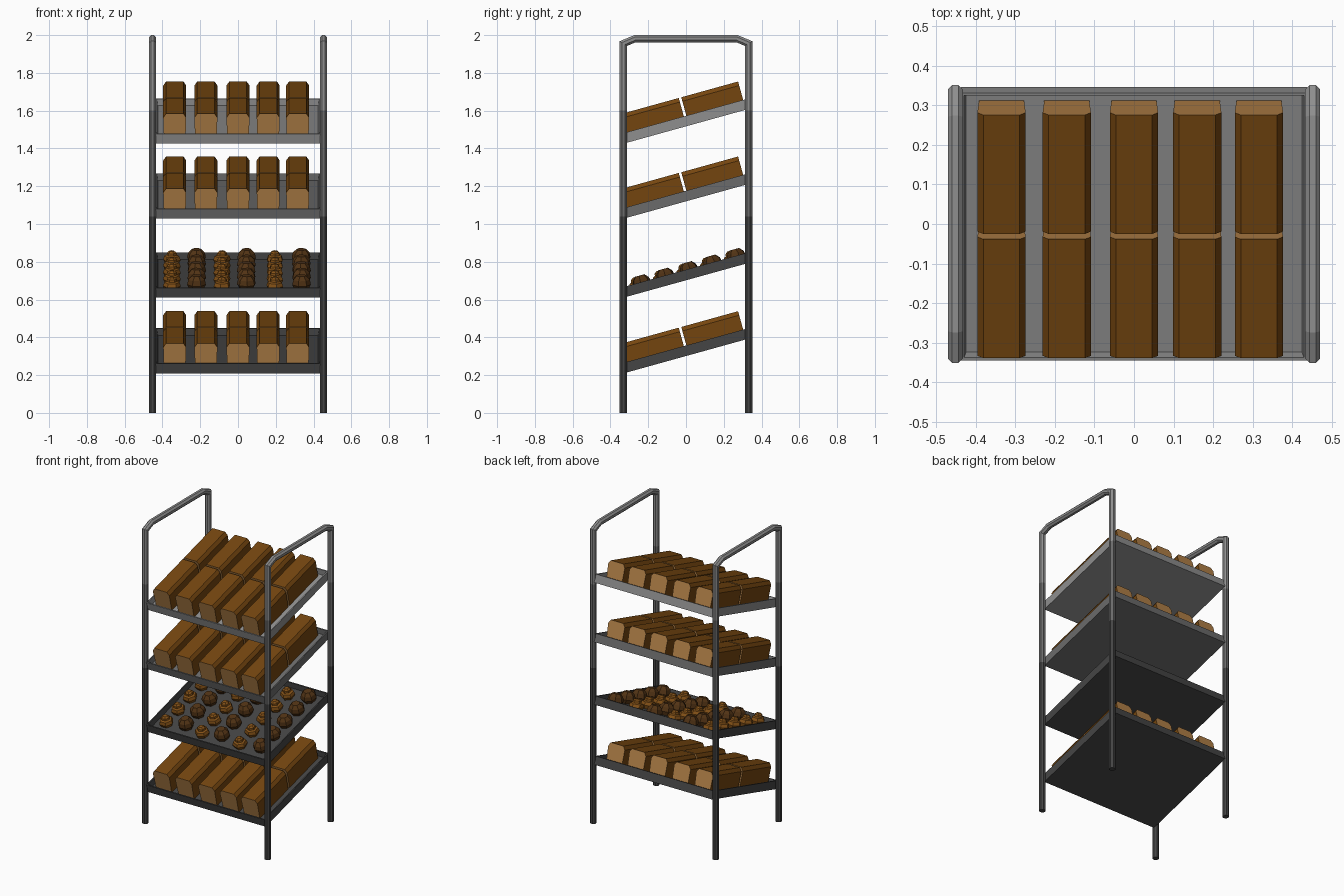
import bpy, bmesh, math
from mathutils import Matrix, Vector

cube = bpy.data.objects.get("Cube")
if cube:
    bpy.data.objects.remove(cube)


def material(name, srgb):
    lin = [((c + 0.055) / 1.055) ** 2.4 for c in srgb]
    mat = bpy.data.materials.new(name)
    mat.use_nodes = True
    mat.diffuse_color = (*lin, 1)
    mat.node_tree.nodes["Principled BSDF"].inputs["Base Color"].default_value = (*lin, 1)
    return mat


dark = material("dark grey metal", (0.27, 0.27, 0.27))
mid = material("mid grey metal", (0.42, 0.42, 0.42))
light = material("light grey metal", (0.56, 0.56, 0.56))
crust = material("brown crust", (0.46, 0.275, 0.06))
crumb = material("tan crumb", (0.70, 0.505, 0.28))
roll_light = material("golden roll", (0.52, 0.32, 0.09))
roll_dark = material("dark roll", (0.32, 0.20, 0.08))


def to_mesh(bm, name, mats):
    bmesh.ops.recalc_face_normals(bm, faces=bm.faces)
    mesh = bpy.data.meshes.new(name)
    bm.to_mesh(mesh)
    bm.free()
    for m in mats:
        mesh.materials.append(m)
    return mesh


def place(name, mesh, matrix):
    ob = bpy.data.objects.new(name, mesh)
    bpy.context.collection.objects.link(ob)
    ob.matrix_world = matrix
    return ob


def loft(bm, rings):
    """Bridge closed rings of points and cap both ends."""
    rows = [[bm.verts.new(p) for p in ring] for ring in rings]
    n = len(rows[0])
    for a, b in zip(rows, rows[1:]):
        for i in range(n):
            j = (i + 1) % n
            bm.faces.new((a[i], a[j], b[j], b[i]))
    bm.faces.new(rows[0])
    bm.faces.new(rows[-1])


# Side frame: one bent tube, coloured by height
LOW_BREAK, HIGH_BREAK = 1.04, 1.6


def frame_mesh():
    half = [(-0.332, 0), (-0.332, LOW_BREAK), (-0.332, HIGH_BREAK),
            (-0.332, 1.955), (-0.27, 1.981)]
    path = [Vector(p) for p in half + [(-y, z) for y, z in reversed(half)]]
    rings = []
    for i, p in enumerate(path):
        d1 = (p - path[i - 1]).normalized() if i else None
        d2 = (path[i + 1] - p).normalized() if i < len(path) - 1 else None
        d1, d2 = d1 or d2, d2 or d1
        t = (d1 + d2).normalized()
        normal = Vector((-t.y, t.x)) / t.dot(d1)
        ring = []
        for k in range(8):
            a = math.tau * (k + 0.5) / 8
            q = p + normal * 0.0205 * math.sin(a)
            ring.append((0.0205 * math.cos(a), q.x, q.y))
        rings.append(ring)
    bm = bmesh.new()
    loft(bm, rings)
    for f in bm.faces:
        z = f.calc_center_median().z
        f.material_index = 0 if z < LOW_BREAK else 1 if z < HIGH_BREAK else 2
    return to_mesh(bm, "side_frame", [dark, mid, light])


frame = frame_mesh()
for side, x in (("left", 0.452), ("right", -0.452)):
    place(side + "_frame", frame, Matrix.Translation((x, 0, 0)))


# Tray: shallow box with a rim, its top level with local z = 0
RIM, DEPTH = 0.054, 0.036


def tray_mesh(mat):
    bm = bmesh.new()
    bmesh.ops.create_cube(bm, size=1)
    bmesh.ops.scale(bm, vec=(0.874, 0.702, RIM), verts=bm.verts)
    bmesh.ops.translate(bm, vec=(0, -0.007, -RIM / 2), verts=bm.verts)
    top = [max(bm.faces, key=lambda f: f.calc_center_median().z)]
    bmesh.ops.inset_region(bm, faces=top, thickness=0.01)
    bmesh.ops.inset_region(bm, faces=top, thickness=0.008, depth=-DEPTH)
    return to_mesh(bm, "tray", [mat])


# Loaf: chamfered bar with cut ends
def loaf_mesh():
    right = [(0.057, 0), (0.061, 0.115), (0.046, 0.137)]
    profile = right + [(-x, z) for x, z in reversed(right)]
    bm = bmesh.new()
    loft(bm, [[(x, y, z - DEPTH) for x, z in profile] for y in (-0.156, 0.156)])
    bm.normal_update()
    for f in bm.faces:
        f.material_index = int(abs(f.normal.y) > 0.9)
    return to_mesh(bm, "loaf", [crust, crumb])


# Rolls: faceted lathe of a few rings
def roll_mesh(mat, profile, sides):
    bm = bmesh.new()
    loft(bm, [[(r * math.cos(math.tau * k / sides), r * math.sin(math.tau * k / sides),
                z - DEPTH) for k in range(sides)] for r, z in profile])
    return to_mesh(bm, "roll", [mat])


loaf = loaf_mesh()
golden = roll_mesh(roll_light, [(0.036, 0), (0.047, 0.022), (0.040, 0.042),
                                (0.028, 0.048), (0.026, 0.060), (0.014, 0.070)], 6)
brown = roll_mesh(roll_dark, [(0.038, 0), (0.051, 0.025), (0.045, 0.052),
                              (0.026, 0.072)], 7)

TILT = Matrix.Rotation(math.radians(15.5), 4, "X")
shelves = [("bottom", 0.357, dark), ("lower", 0.758, dark),
           ("upper", 1.176, mid), ("top", 1.573, light)]

for label, z, metal in shelves:
    base = Matrix.Translation((0, 0, z)) @ TILT
    place(label + "_tray", tray_mesh(metal), base)
    if label == "lower":
        # Alternating columns of rolls
        for col, x in enumerate((-0.35, -0.22, -0.085, 0.045, 0.195, 0.335)):
            for row in range(5):
                y = -0.27 + 0.13 * row + 0.025 * (col % 2)
                spin = Matrix.Rotation(row + col * 0.7, 4, "Z")
                place("dark_roll" if col % 2 else "golden_roll",
                      brown if col % 2 else golden,
                      base @ Matrix.Translation((x, y, 0)) @ spin)
    else:
        # Two rows of five loaves
        for x in (-0.335, -0.17, 0, 0.16, 0.316):
            for y in (-0.168, 0.158):
                place(label + "_loaf", loaf, base @ Matrix.Translation((x, y, 0)))
